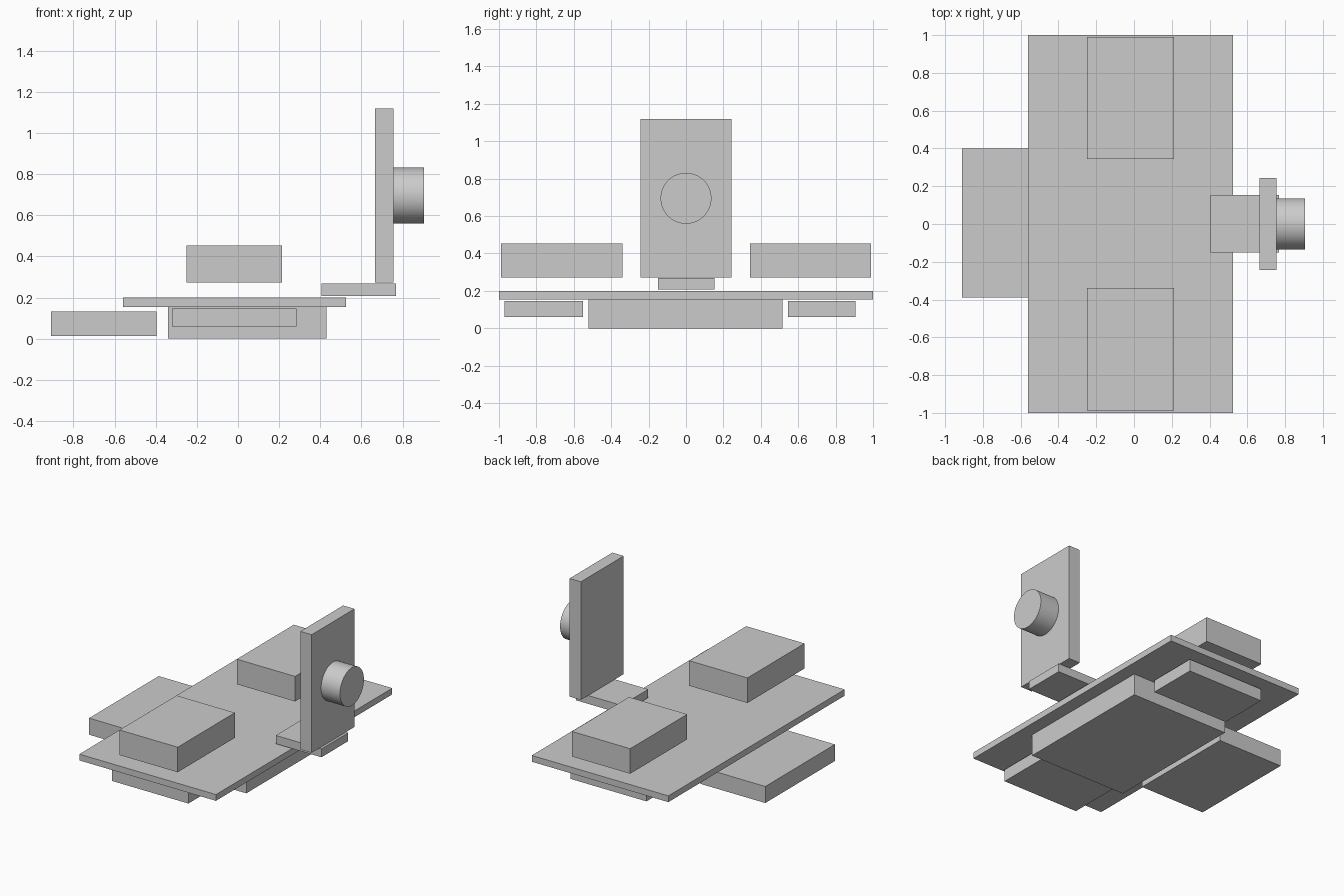
import bpy
import math
from mathutils import Vector

if "Cube" in bpy.data.objects:
    bpy.data.objects.remove(bpy.data.objects["Cube"], do_unlink=True)

grey = bpy.data.materials.new("light grey")
grey.use_nodes = True
grey.diffuse_color = (0.6, 0.6, 0.6, 1)
grey.node_tree.nodes["Principled BSDF"].inputs["Base Color"].default_value = (0.6, 0.6, 0.6, 1)


def finish(name):
    obj = bpy.context.object
    obj.name = name
    obj.data.materials.append(grey)
    return obj


def box(name, x, y, z):
    """Box spanning the given (low, high) range on each axis."""
    low, high = (Vector(corner) for corner in zip(x, y, z))
    bpy.ops.mesh.primitive_cube_add(size=1, location=(low + high) / 2)
    obj = finish(name)
    obj.scale = high - low
    bpy.ops.object.transform_apply(location=False, rotation=False, scale=True)


# Flat deck and the blocks beneath it
box("deck", (-0.56, 0.525), (-1, 1), (0.155, 0.2))
box("under_block", (-0.34, 0.43), (-0.52, 0.515), (0, 0.155))
box("front_lower_block", (-0.32, 0.285), (-0.97, -0.55), (0.06, 0.147))
box("back_lower_block", (-0.32, 0.285), (0.545, 0.905), (0.06, 0.147))
box("side_block", (-0.91, -0.395), (-0.39, 0.4), (0.013, 0.132))

# Raised blocks at both ends, hovering above the deck
box("front_raised_block", (-0.25, 0.213), (-0.988, -0.34), (0.272, 0.452))
box("back_raised_block", (-0.25, 0.213), (0.343, 0.99), (0.272, 0.452))

# Bracket with an upright panel and a round knob
box("bracket", (0.405, 0.768), (-0.15, 0.153), (0.208, 0.268))
box("upright_panel", (0.665, 0.755), (-0.243, 0.243), (0.272, 1.12))
bpy.ops.mesh.primitive_cylinder_add(
    vertices=64, radius=0.136, depth=0.15,
    location=(0.83, 0, 0.695), rotation=(0, math.pi / 2, 0))
finish("knob")
bpy.ops.object.shade_smooth_by_angle(angle=math.radians(30))
